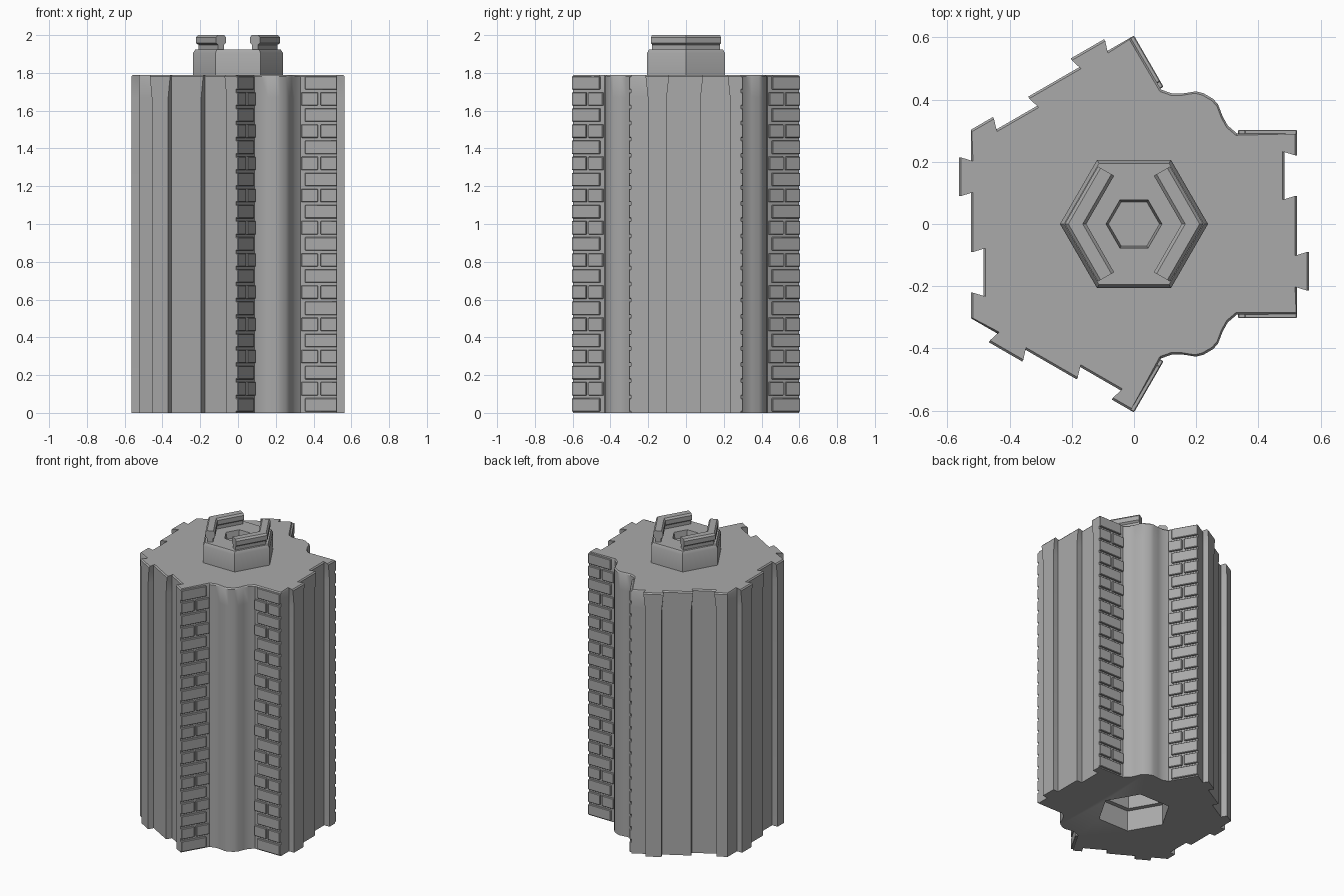
import bpy, bmesh, math
from mathutils import Matrix, Vector

if "Cube" in bpy.data.objects:
    bpy.data.objects.remove(bpy.data.objects["Cube"])

R = 0.606        # hexagon corner radius and side length
TOP = 1.79       # height of the roof
MORTAR = 0.013   # depth of the joints between bricks

stone = bpy.data.materials.new("stone_grey")
stone.use_nodes = True
grey = (0.4, 0.4, 0.4, 1)
stone.diffuse_color = grey
stone.node_tree.nodes["Principled BSDF"].inputs["Base Color"].default_value = grey


def finish(name, bm, angle=30):
    bmesh.ops.recalc_face_normals(bm, faces=bm.faces)
    mesh = bpy.data.meshes.new(name)
    bm.to_mesh(mesh)
    bm.free()
    mesh.materials.append(stone)
    ob = bpy.data.objects.new(name, mesh)
    bpy.context.collection.objects.link(ob)
    bpy.ops.object.select_all(action='DESELECT')
    ob.select_set(True)
    bpy.context.view_layer.objects.active = ob
    bpy.ops.object.shade_smooth_by_angle(angle=math.radians(angle))
    return ob


def loft(name, rings, angle=30):
    """Skin a stack of equal rings of 3D points and cap both ends."""
    bm = bmesh.new()
    rows = [[bm.verts.new(p) for p in ring] for ring in rings]
    for a, b in zip(rows, rows[1:]):
        for i in range(len(a)):
            j = (i + 1) % len(a)
            bm.faces.new((a[i], a[j], b[j], b[i]))
    bm.faces.new(rows[0])
    bm.faces.new(rows[-1])
    return finish(name, bm, angle)


def hexagon(r, z):
    return [(r * math.cos(k * math.pi / 3), r * math.sin(k * math.pi / 3), z)
            for k in range(6)]


def side_frame(k):
    """Corner, direction along and outward normal of side k, clockwise."""
    a = math.radians(30 - 60 * k)
    b = a - math.radians(30)
    return (Vector((math.cos(a), math.sin(a), 0)) * R,
            Vector((math.sin(b), -math.cos(b), 0)),
            Vector((math.cos(b), math.sin(b), 0)))


GROOVED = (1, 5)


def outline(z, flare, inset=0.0):
    points = []
    for k in range(6):
        corner, along, out = side_frame(k)
        if k in GROOVED:    # recessed brick walls with a rounded rib between
            half = [(0.162, -0.107), (0.2, -0.1), (0.23, -0.082), (0.262, -0.056), (0.285, -0.049)]
            local = [(-MORTAR * 0.5, -MORTAR * 0.866)] + half
            local += [(R - t, d) for t, d in reversed(half)]
        else:               # boards: one sunk, one raised
            start = MORTAR if k - 1 in GROOVED or k + 5 in GROOVED else 0
            f = flare
            local = [(start, 0), (0.07 + f, 0), (0.07, -0.04), (0.225, -0.04),
                     (0.225 - f, 0), (0.405, 0), (0.405 - f, 0.038),
                     (0.505 + f, 0.038), (0.505, 0)]
        for t, d in local:
            p = corner + along * t + out * (d - inset)
            points.append((p.x, p.y, z))
    return points


# Column body, with board tips flaring at the top
body = loft("column_body", [outline(0, 0), outline(1.67, 0),
                            outline(TOP - 0.008, 0.012), outline(TOP, 0.012, 0.007)], 35)

# Stepped socket cut into the underside
cutter = loft("socket_cutter", [hexagon(0.228, -0.1), hexagon(0.228, 0.14),
                                hexagon(0.195, 0.14), hexagon(0.195, 0.5)])
cutter.hide_render = True
cut = body.modifiers.new("socket", 'BOOLEAN')
cut.operation = 'DIFFERENCE'
cut.solver = 'EXACT'
cut.object = cutter
bpy.context.view_layer.objects.active = body
bpy.ops.object.modifier_apply(modifier="socket")
bpy.data.objects.remove(cutter)

# Brick courses on the four angled walls
COURSES = 21
pitch = TOP / COURSES


def brick_wall(name, origin, along, out):
    bm = bmesh.new()
    up = Vector((0, 0, 1))
    for row in range(COURSES):
        spans = [(0, 0.088), (0.102, 0.19)] if row % 2 else [(0, 0.17)]
        for a, b in spans:
            size = (b - a, 0.03, pitch - 0.015)
            c = origin + along * (a + b) / 2 - out * 0.015 + up * (row + 0.5) * pitch
            m = Matrix((along * size[0], out * size[1], up * size[2])).transposed().to_4x4()
            bmesh.ops.create_cube(bm, size=1, matrix=Matrix.Translation(c) @ m)
    bmesh.ops.recalc_face_normals(bm, faces=bm.faces)
    bmesh.ops.bevel(bm, geom=bm.edges[:], offset=0.003, segments=1, affect='EDGES')
    finish(name, bm)


c30, s30 = math.cos(math.pi / 6), 0.5
for k, label in zip(GROOVED, ("front", "back")):
    corner, along, out = side_frame(k)
    brick_wall(label + "_bricks_first", corner, along * c30 - out * s30, along * s30 + out * c30)
    brick_wall(label + "_bricks_second", corner + along * R,
               -along * c30 - out * s30, -along * s30 + out * c30)

# Hexagonal peg with a shallow hollow
loft("top_peg", [hexagon(0.238, TOP - 0.02), hexagon(0.238, 1.905), hexagon(0.225, 1.925),
                 hexagon(0.09, 1.925), hexagon(0.082, 1.88)])

# Chevron rails on the peg
half = [(0.018, 1.915), (0.018, 1.948), (0.03, 1.958), (0.03, 1.988), (0.02, 2.0)]
section = half + [(-s, z) for s, z in reversed(half)]
for sign, label in ((1, "left"), (-1, "right")):
    rings = []
    for end in (-1, 0, 1):
        if end:
            ring = [(sign * (0.09 + c30 * s), end * (0.17 + s30 * s), z) for s, z in section]
        else:
            ring = [(sign * (0.188 + s / c30), 0, z) for s, z in section]
        rings.append(ring)
    loft(label + "_rail", rings)
